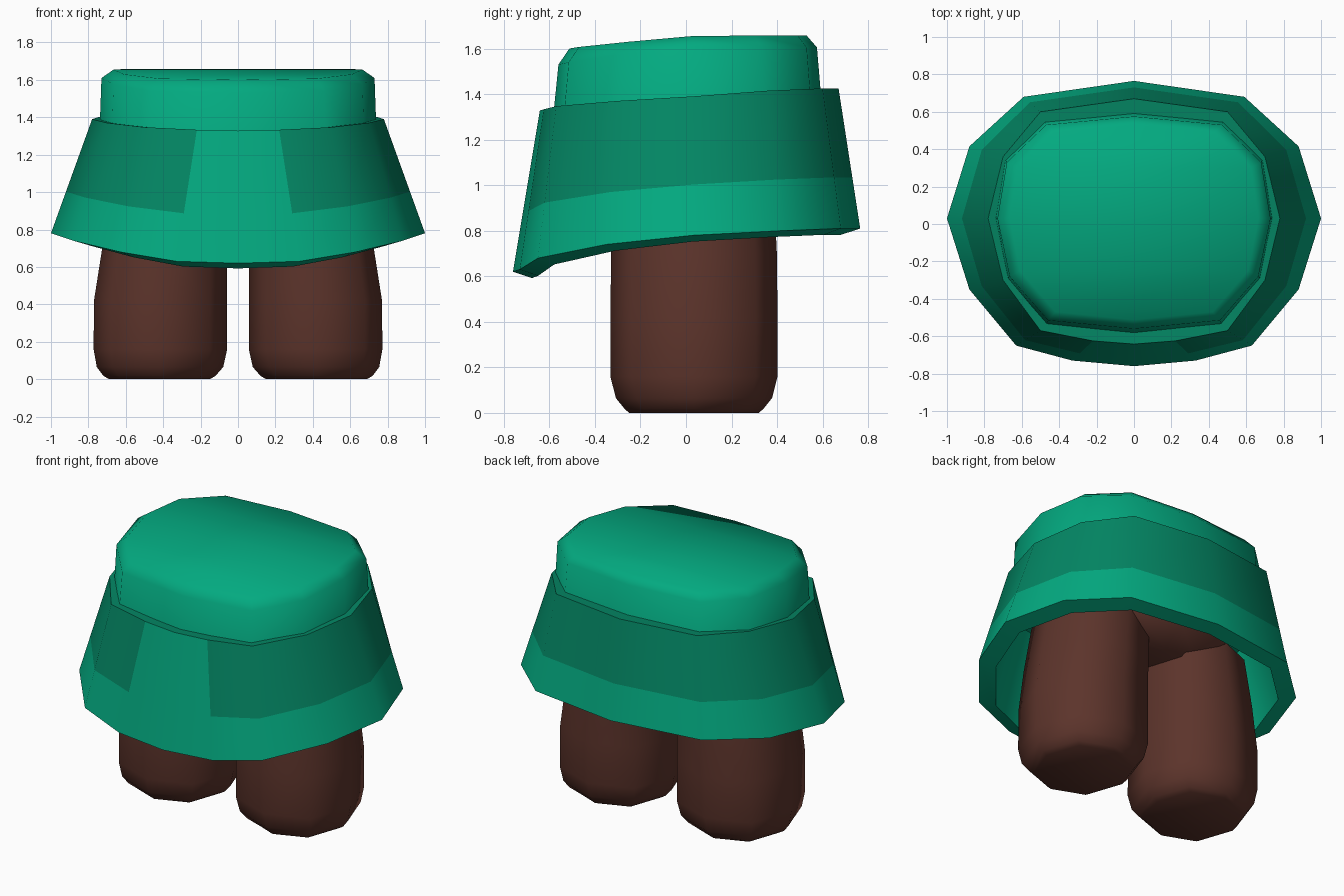
import bpy, bmesh, math
from mathutils import Vector

if "Cube" in bpy.data.objects:
    bpy.data.objects.remove(bpy.data.objects["Cube"])


def material(name, rgb):
    m = bpy.data.materials.new(name)
    m.diffuse_color = (*rgb, 1)
    m.use_nodes = True
    m.node_tree.nodes["Principled BSDF"].inputs["Base Color"].default_value = m.diffuse_color
    return m


GREEN = material("bright green", (0.001, 0.40, 0.215))
DARK = material("dark green", (0.001, 0.24, 0.127))
BROWN = material("brown", (0.107, 0.034, 0.024))


def mirror_ring(half):
    """Half outline (back centre -> +x side -> front centre) to a full ring."""
    pts = [Vector(p) for p in half]
    return pts + [Vector((-p.x, p.y, p.z)) for p in pts[-2:0:-1]]


def scaled(ring, s, dz=0.0):
    return [Vector((p.x * s, p.y * s, p.z + dz)) for p in ring]


def loft(name, rings, mats, closed=False, rule=None, angle=55):
    """Skin a stack of rings; closed joins last to first, otherwise both ends get capped."""
    bm = bmesh.new()
    vs = [[bm.verts.new(p) for p in r] for r in rings]
    n = len(rings[0])
    pairs = len(rings) if closed else len(rings) - 1
    for i in range(pairs):
        a, b = vs[i], vs[(i + 1) % len(vs)]
        for j in range(n):
            k = (j + 1) % n
            f = bm.faces.new((a[j], a[k], b[k], b[j]))
            if rule:
                f.material_index = rule(i, j)
    if not closed:
        # cap with strips running between mirrored vertices
        for ring in (vs[0], vs[-1]):
            for j in range(n // 2):
                idx = dict.fromkeys((j, j + 1, n - j - 1, (n - j) % n))
                bm.faces.new([ring[q] for q in idx])
    bmesh.ops.recalc_face_normals(bm, faces=bm.faces)
    me = bpy.data.meshes.new(name)
    bm.to_mesh(me)
    bm.free()
    for m in mats:
        me.materials.append(m)
    ob = bpy.data.objects.new(name, me)
    bpy.context.collection.objects.link(ob)
    bpy.ops.object.select_all(action='DESELECT')
    ob.select_set(True)
    bpy.context.view_layer.objects.active = ob
    bpy.ops.object.shade_smooth_by_angle(angle=math.radians(angle))
    return ob


# Flared skirt: thick shell with dark side/back panel and a bright front strip
rim = mirror_ring([(0, .67, 1.425), (.5, .60, 1.425), (.70, .36, 1.415), (.78, .03, 1.39),
                   (.70, -.30, 1.37), (.50, -.57, 1.347), (.22, -.625, 1.333), (0, -.642, 1.328)])
hem = mirror_ring([(0, .765, .81), (.59, .68, .81), (.88, .415, .80), (1.0, .03, .78),
                   (.88, -.35, .74), (.63, -.65, .68), (.33, -.73, .63), (0, -.76, .62)])
mid = [a.lerp(b, .635) for a, b in zip(rim, hem)]
hem_in = scaled(hem, .89, -.028)
rim_in = scaled(rim, .86, -.005)
loft("skirt", [rim, mid, hem, hem_in, rim_in], [GREEN, DARK], closed=True, angle=50,
     rule=lambda i, j: 1 if i == 4 or (i == 0 and j not in (6, 7)) else 0)

# Waist: softly bevelled block rising out of the skirt
shoulder = mirror_ring([(0, .575, 1.605), (.47, .53, 1.605), (.68, .33, 1.61), (.73, .03, 1.61),
                        (.665, -.28, 1.575), (.46, -.515, 1.54), (0, -.56, 1.53)])
top = mirror_ring([(0, .53, 1.657), (.43, .49, 1.657), (.625, .30, 1.657), (.665, .03, 1.655),
                   (.61, -.25, 1.63), (.42, -.47, 1.607), (0, -.512, 1.60)])
base = [Vector((p.x * 1.02, p.y * 1.06, 1.2)) for p in shoulder]
loft("waist", [base, shoulder, top], [GREEN], angle=60)


# Legs: rounded, slightly tapering eight-sided columns
def leg_ring(side, z, cx, rx, ry, corner):
    dirs = [(1, 0), (corner, corner), (0, 1), (-corner, corner),
            (-1, 0), (-corner, -corner), (0, -1), (corner, -corner)]
    return [Vector((side * (cx + x * rx), .035 + y * ry, z)) for x, y in dirs]


for side, label in ((1, "right_leg"), (-1, "left_leg")):
    profile = [(0.0, .42, .27, .285, .73), (.018, .42, .30, .305, .74), (.065, .417, .338, .343, .74),
               (.16, .415, .357, .367, .74), (.42, .415, .355, .367, .74),
               (.70, .393, .333, .364, .74), (1.0, .36, .31, .35, .74)]
    loft(label, [leg_ring(side, *p) for p in profile], [BROWN], angle=70)

# Hips: hidden block joining the legs up to the waist
hips = [scaled(shoulder, s) for s in (.5, .75, .75)]
for ring, z in zip(hips, (.86, .98, 1.25)):
    for p in ring:
        p.z = z
loft("hips", hips, [BROWN], angle=60)
